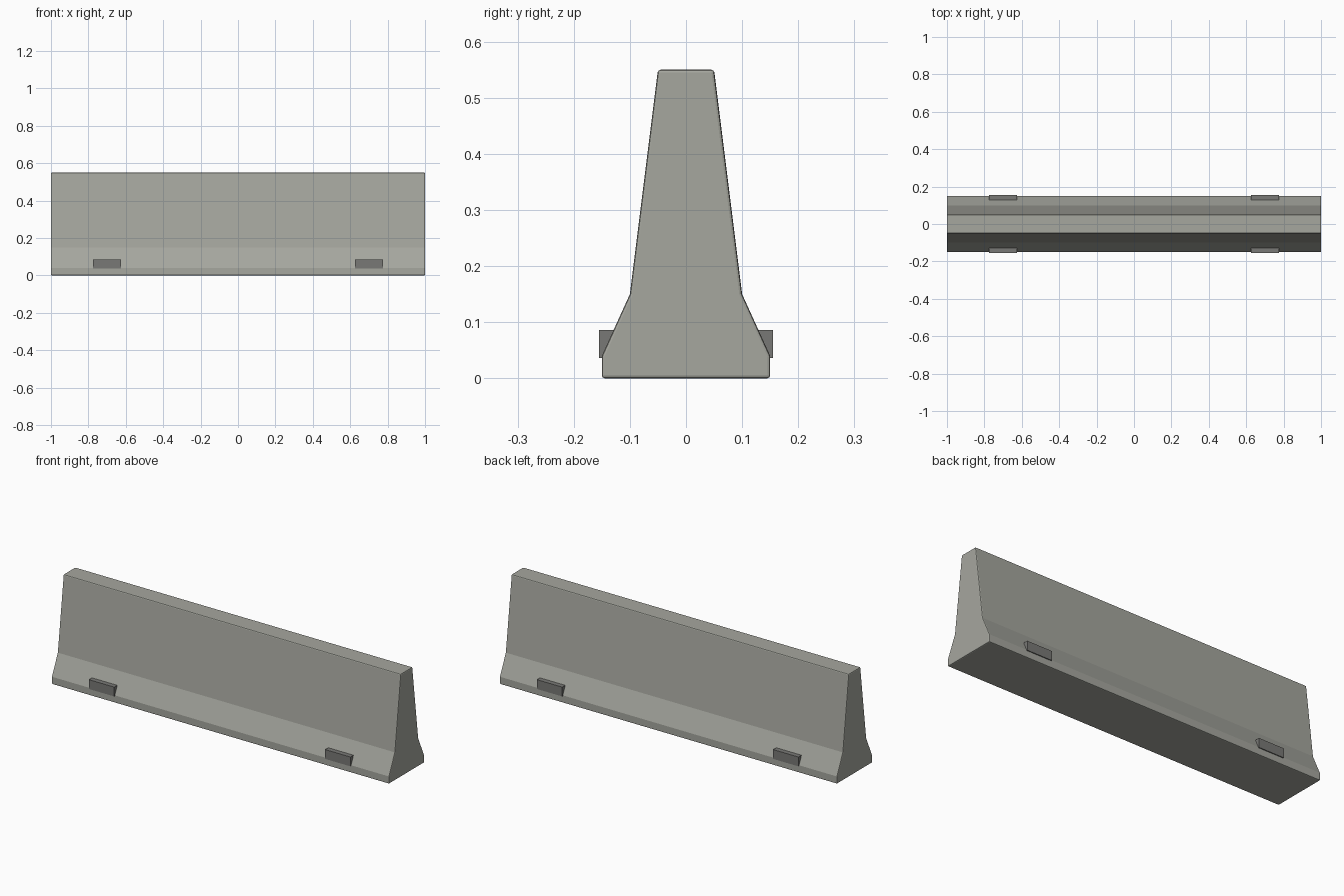
import bpy, bmesh, math

if "Cube" in bpy.data.objects:
    bpy.data.objects.remove(bpy.data.objects["Cube"])


def material(name, color):
    mat = bpy.data.materials.new(name)
    mat.diffuse_color = (*color, 1.0)
    mat.use_nodes = True
    mat.node_tree.nodes["Principled BSDF"].inputs["Base Color"].default_value = mat.diffuse_color
    return mat


concrete = material("concrete", (0.38, 0.385, 0.345))
dark_grey = material("dark_grey", (0.19, 0.19, 0.18))


def finish(name, bm, mat, bevel=0):
    bmesh.ops.recalc_face_normals(bm, faces=bm.faces)
    mesh = bpy.data.meshes.new(name)
    bm.to_mesh(mesh)
    bm.free()
    mesh.materials.append(mat)
    obj = bpy.data.objects.new(name, mesh)
    bpy.context.collection.objects.link(obj)
    if bevel:
        mod = obj.modifiers.new("edge_bevel", 'BEVEL')
        mod.width = bevel
        mod.segments = 2
        mod.limit_method = 'ANGLE'
        mod.angle_limit = math.radians(35)
    return obj


# Barrier body: mirrored half profile extruded along x
half = [(0.15, 0.0), (0.15, 0.04), (0.10, 0.15), (0.05, 0.55)]
profile = half + [(-y, z) for y, z in reversed(half)]
bm = bmesh.new()
face = bm.faces.new([bm.verts.new((-1.0, y, z)) for y, z in profile])
ext = bmesh.ops.extrude_face_region(bm, geom=[face])
verts = [v for v in ext["geom"] if isinstance(v, bmesh.types.BMVert)]
bmesh.ops.translate(bm, verts=verts, vec=(2.0, 0, 0))
# Close the starting end if the extrusion consumed its face
bmesh.ops.holes_fill(bm, edges=[e for e in bm.edges if e.is_boundary], sides=0)
finish("barrier_body", bm, concrete, 0.005)

# Lifting blocks: two on each long side
for side, sy in (("front", -1), ("back", 1)):
    for end, sx in (("left", -1), ("right", 1)):
        bm = bmesh.new()
        bmesh.ops.create_cube(bm, size=1.0)
        bmesh.ops.scale(bm, verts=bm.verts, vec=(0.15, 0.05, 0.05))
        bmesh.ops.translate(bm, verts=bm.verts, vec=(0.70 * sx, 0.13 * sy, 0.061))
        finish(f"{side}_{end}_block", bm, dark_grey)
